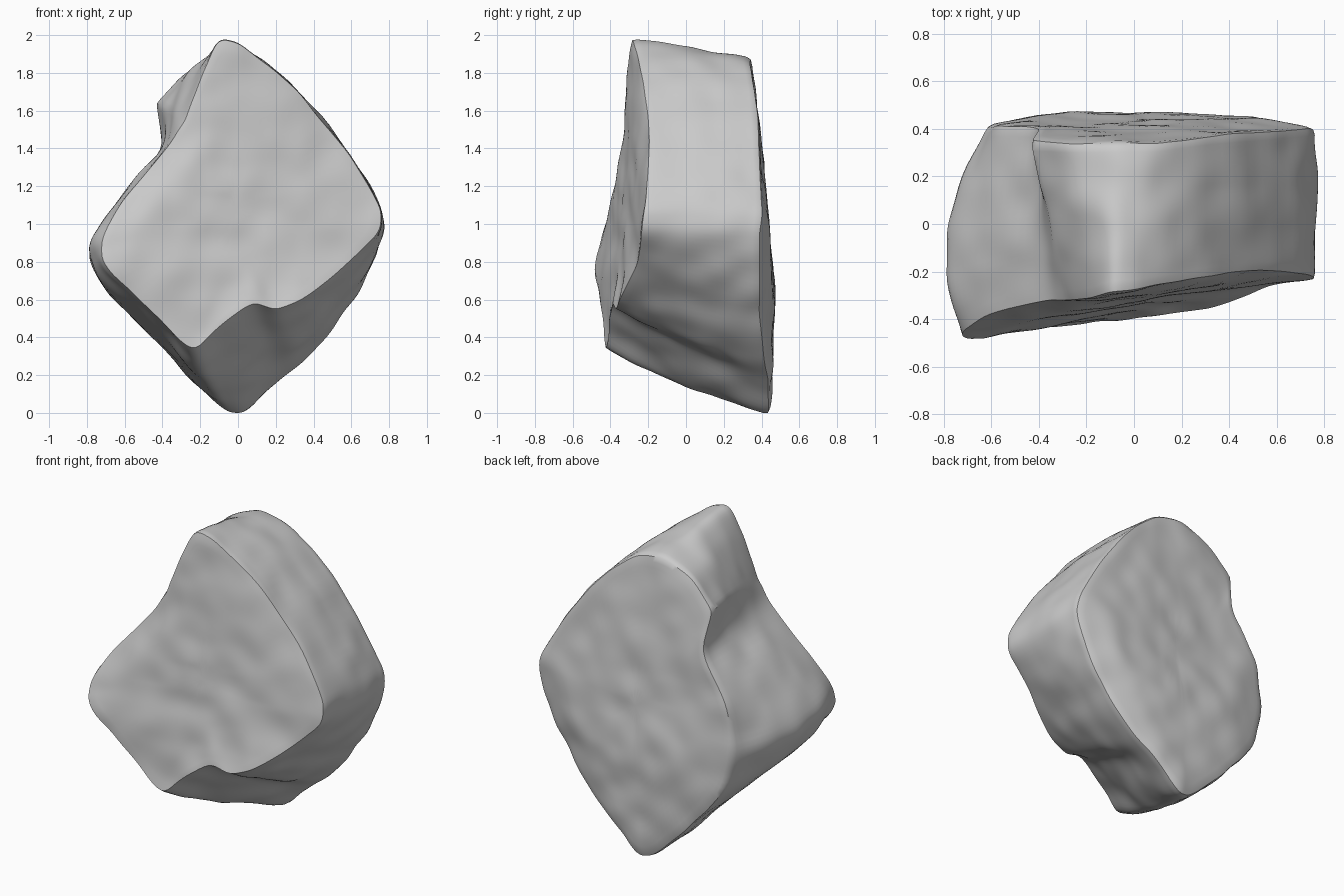
import bpy
import bmesh
from mathutils import Vector, noise

if "Cube" in bpy.data.objects:
    bpy.data.objects.remove(bpy.data.objects["Cube"], do_unlink=True)

# Rim of the boulder's front face, clockwise from the peak
FRONT_RIM = [
    (-.1, -.28, 1.99), (.02, -.27, 1.96), (.3, -.22, 1.74), (.57, -.19, 1.41),
    (.76, -.22, 1.11), (.75, -.23, .97), (.57, -.26, .79), (.36, -.35, .62),
    (.2, -.38, .55), (.08, -.39, .6), (-.08, -.41, .49), (-.24, -.43, .32),
    (-.47, -.45, .56), (-.72, -.48, .81), (-.73, -.46, .93), (-.62, -.38, 1.13),
    (-.39, -.33, 1.41), (-.28, -.32, 1.56), (-.18, -.31, 1.82),
]
# Matching rim of the back face
BACK_RIM = [
    (-.08, .34, 1.89), (.1, .34, 1.87), (.3, .37, 1.72), (.57, .39, 1.38),
    (.74, .41, 1.1), (.77, .39, .95), (.65, .39, .66), (.52, .4, .46),
    (.35, .42, .27), (.22, .44, .18), (.03, .44, 0), (-.06, .43, .01),
    (-.3, .45, .24), (-.56, .43, .54), (-.62, .41, .83), (-.58, .42, 1.12),
    (-.39, .41, 1.4), (-.43, .35, 1.65), (-.28, .34, 1.82),
]
SHOULDER = 17  # position of the left shoulder on both rims


def to_vectors(points):
    return [Vector(p) for p in points]


def middle(points):
    return sum(points, Vector()) / len(points)


def side_ring(front, back, t):
    """Blend the rims, bulging most at the left corner and underside."""
    ring = []
    for f, b in zip(front, back):
        p = f.lerp(b, t)
        outward = Vector((p.x, 0, p.z - .85)).normalized()
        bulge = .015 + .12 * max(0, -outward.x) ** 16
        bulge += .03 * max(0, -outward.z) ** 8
        ring.append(p + outward * bulge * 4 * t * (1 - t))
    return ring


def face_rings(rim, depth):
    """Concentric rings filling a broad face, laid on a depth rule."""
    centre = middle(rim)
    rings = [[p.lerp(centre, t) for p in rim] for t in (.3, .65)]
    for ring in rings:
        for p in ring:
            p.y = depth(p)
    return rings


def front_depth(p):
    """Flat plane, turned to the left and leaning back at the top."""
    return -.415 + .165 * p.x + .073 * p.z


def back_depth(p):
    """Thin at the peak, thick below the waist."""
    return min(.465, .35 + .1 * (1.9 - p.z))


# Cage: front face, sides and back face as one strip of rings
front, back = to_vectors(FRONT_RIM), to_vectors(BACK_RIM)
rings = face_rings(front, front_depth)[::-1] + [front]
rings += [side_ring(front, back, t) for t in (.25, .5, .75)]
rings += [back] + face_rings(back, back_depth)

bm = bmesh.new()
crease = bm.edges.layers.float.new("crease_edge")
loops = [[bm.verts.new(p) for p in ring] for ring in rings]
count = len(front)
for a, b in zip(loops, loops[1:]):
    for i in range(count):
        j = (i + 1) % count
        bm.faces.new((a[i], a[j], b[j], b[i]))
for loop in (loops[0], loops[-1]):
    tip = bm.verts.new(middle([v.co for v in loop]))
    for i in range(count):
        bm.faces.new((loop[i], loop[(i + 1) % count], tip))
bmesh.ops.recalc_face_normals(bm, faces=bm.faces)

# Sharper rims around the broad faces, and a ridge along the shoulder
for loop, sharpness in ((loops[2], .9), (loops[-3], .4)):
    for i in range(count):
        bm.edges.get((loop[i], loop[(i + 1) % count]))[crease] = sharpness
for a, b in zip(loops[2:-3], loops[3:-2]):
    bm.edges.get((a[SHOULDER], b[SHOULDER]))[crease] = .7

cage = bpy.data.meshes.new("boulder_cage")
bm.to_mesh(cage)
bm.free()
boulder = bpy.data.objects.new("boulder", cage)
bpy.context.collection.objects.link(boulder)

# A plain split keeps the corners, then a smooth one rounds them slightly
for name, kind, levels in (("split", "SIMPLE", 1),
                           ("rounding", "CATMULL_CLARK", 2)):
    step = boulder.modifiers.new(name, "SUBSURF")
    step.subdivision_type = kind
    step.levels = step.render_levels = levels

# Bake the rounding so the weathering can be carved on the fine surface
graph = bpy.context.evaluated_depsgraph_get()
stone = bpy.data.meshes.new_from_object(boulder.evaluated_get(graph))
boulder.modifiers.clear()
boulder.data = stone
stone.name = "boulder"

# Weathering: broad hollows and fine chips
carved = []
for v in stone.vertices:
    broad = noise.noise(v.co * 3.2)
    chips = noise.noise(v.co * 6 + Vector((5, 2, 7)))
    carved.append(v.co + v.normal * (.01 * broad + .012 * chips))

# Stand the stone on the ground
floor = min(p.z for p in carved)
for v, p in zip(stone.vertices, carved):
    v.co = p - Vector((0, 0, floor))

# Plain grey stone
grey = bpy.data.materials.new("grey_stone")
grey.use_nodes = True
colour = (.6, .6, .6, 1)
grey.diffuse_color = colour
grey.node_tree.nodes["Principled BSDF"].inputs["Base Color"].default_value = colour
stone.materials.clear()
stone.materials.append(grey)

bpy.context.view_layer.objects.active = boulder
boulder.select_set(True)
bpy.ops.object.shade_smooth_by_angle(angle=.7)
